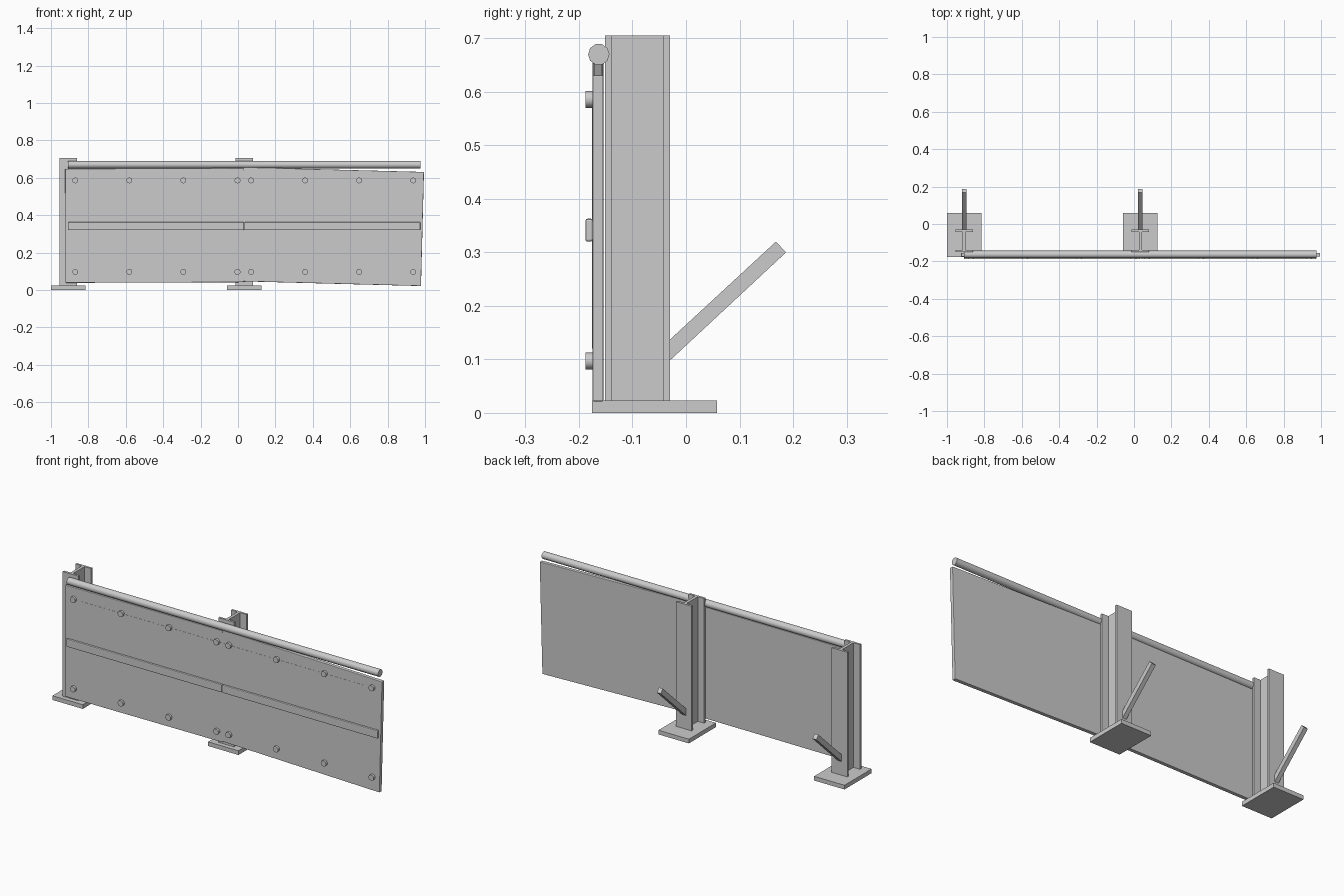
import bpy, math
from mathutils import Vector

cube = bpy.data.objects.get("Cube")
if cube:
    bpy.data.objects.remove(cube, do_unlink=True)

steel = bpy.data.materials.new("light grey steel")
steel.use_nodes = True
GREY = (0.6, 0.6, 0.6, 1)
steel.diffuse_color = GREY
steel.node_tree.nodes["Principled BSDF"].inputs["Base Color"].default_value = GREY


def box(name, lo, hi, bevel=0, tilt=0):
    """Box between two corners, optionally bevelled and tilted about y."""
    lo, hi = Vector(lo), Vector(hi)
    bpy.ops.mesh.primitive_cube_add(size=1, location=(lo + hi) / 2)
    ob = bpy.context.object
    ob.name = name
    for v in ob.data.vertices:
        v.co *= (hi - lo)
    ob.rotation_euler.y = math.radians(tilt)
    ob.data.materials.append(steel)
    if bevel:
        mod = ob.modifiers.new("Bevel", "BEVEL")
        mod.width, mod.segments = bevel, 2
    return ob


def cylinder(name, radius, length, sides, centre, axis):
    turn = (math.pi / 2, 0, 0) if axis == "y" else (0, math.pi / 2, 0)
    bpy.ops.mesh.primitive_cylinder_add(vertices=sides, radius=radius, depth=length,
                                        location=centre, rotation=turn)
    ob = bpy.context.object
    ob.name = name
    ob.data.materials.append(steel)
    bpy.ops.object.shade_smooth_by_angle(angle=math.radians(50))


def extrude(name, profile, offset):
    """Prism from a closed profile of 3D points."""
    n = len(profile)
    pts = [Vector(p) for p in profile]
    verts = pts + [p + Vector(offset) for p in pts]
    faces = [tuple(range(n))[::-1], tuple(range(n, 2 * n))]
    faces += [(i, (i + 1) % n, (i + 1) % n + n, i + n) for i in range(n)]
    mesh = bpy.data.meshes.new(name)
    mesh.from_pydata(verts, [], faces)
    mesh.materials.append(steel)
    bpy.context.collection.objects.link(bpy.data.objects.new(name, mesh))


# Posts: base plate, I-beam and slanted ground brace
for side, x in (("right", -0.908), ("left", 0.034)):
    box(side + "_base_plate", (x - 0.092, -0.176, 0), (x + 0.092, 0.058, 0.023))
    half = [(0.047, -0.151), (0.047, -0.139), (0.008, -0.139),
            (0.008, -0.042), (0.047, -0.042), (0.047, -0.03)]
    outline = half + [(-px, py) for px, py in reversed(half)]
    extrude(side + "_post", [(x + px, py, 0.023) for px, py in outline], (0, 0, 0.682))
    brace = [(-0.03, 0.098), (0.187, 0.3), (0.168, 0.32), (-0.03, 0.137)]
    extrude(side + "_brace", [(x - 0.012, y, z) for y, z in brace], (0.024, 0, 0))

# Barrier panels, the left one sagging slightly
box("right_panel", (-0.923, -0.175, 0.04), (0.03, -0.154, 0.65), 0.003, -0.2)
box("left_panel", (0.0195, -0.175, 0.034), (0.9865, -0.154, 0.644), 0.003, 1.5)
box("front_plate", (-0.83, -0.1758, 0.12), (0.9, -0.17, 0.585))

# Middle strips
box("right_strip", (-0.91, -0.188, 0.32), (0.032, -0.174, 0.363), 0.004)
box("left_strip", (0.034, -0.188, 0.32), (0.975, -0.174, 0.363), 0.004)

# Top rail
cylinder("top_rail", 0.02, 1.885, 10, (0.0325, -0.163, 0.67), "x")

# Bolt heads
for start in (-0.87, 0.07):
    for i in range(4):
        for row, z in (("lower", 0.097), ("upper", 0.586)):
            cylinder(row + "_bolt", 0.016, 0.014, 10,
                     (start + i * 0.289, -0.181, z), "y")
